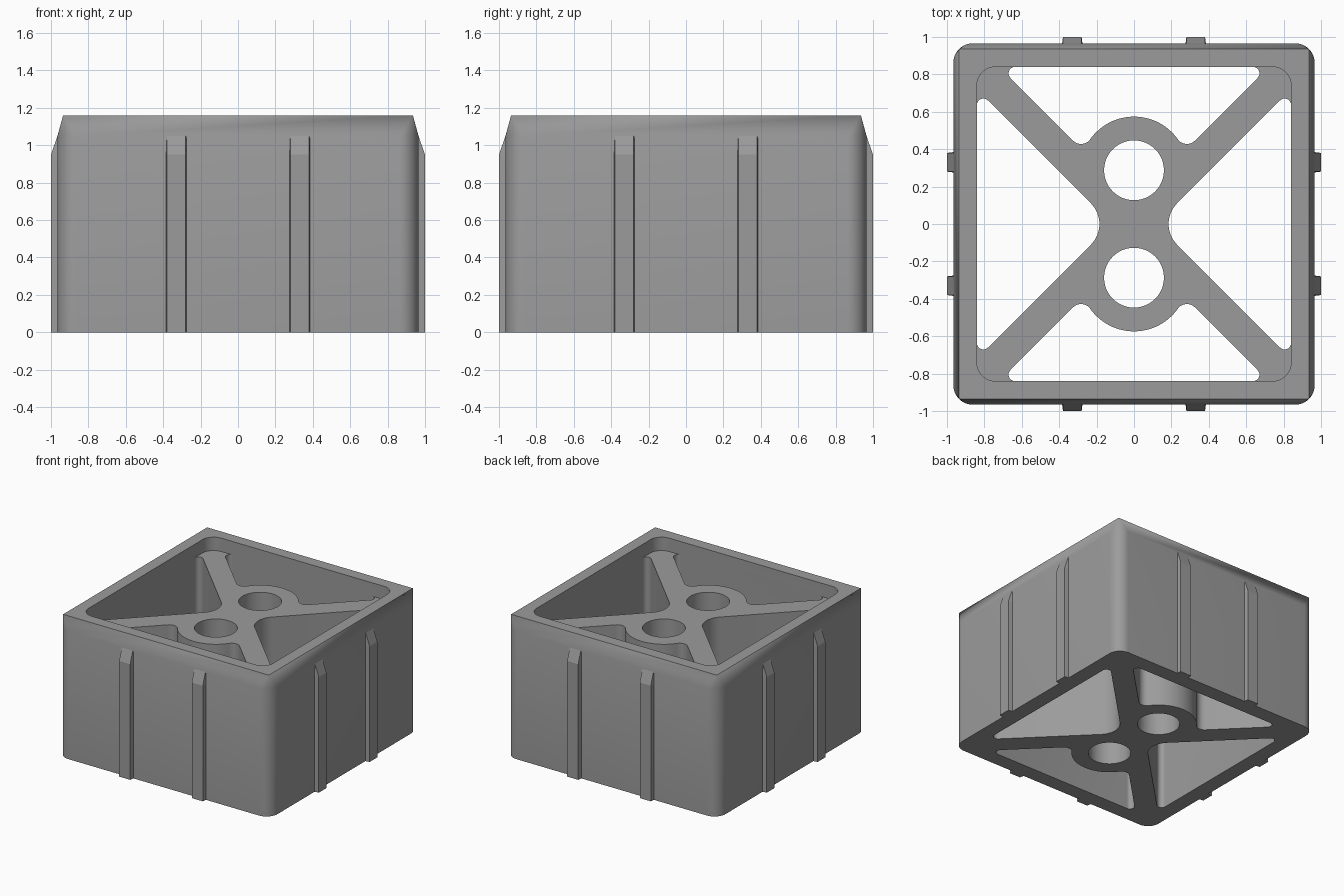
import bpy, bmesh, math
from math import pi, sqrt, radians

if "Cube" in bpy.data.objects:
    bpy.data.objects.remove(bpy.data.objects["Cube"])

H, RIM, FLOOR = 1.16, 0.935, 1.05      # total height, top half width, web height
OUT, INN = 0.965, 0.84                 # outer and inner half widths
ARM = 0.12                             # arm edge offset: y = x +/- ARM

grey = bpy.data.materials.new("grey_plastic")
grey.diffuse_color = (0.33, 0.33, 0.33, 1)
grey.use_nodes = True
grey.node_tree.nodes["Principled BSDF"].inputs["Base Color"].default_value = grey.diffuse_color


def arc(cx, cy, r, a0, a1, n=12):
    """Points on an arc, angles in degrees."""
    return [(cx + r * math.cos(radians(a0 + (a1 - a0) * i / n)),
             cy + r * math.sin(radians(a0 + (a1 - a0) * i / n))) for i in range(n + 1)]


def rounded_square(half, r, n=10):
    c = half - r
    pts = []
    for k, (sx, sy) in enumerate([(1, 1), (-1, 1), (-1, -1), (1, -1)]):
        pts += arc(sx * c, sy * c, r, 90 * k, 90 * k + 90, n)
    return pts


def loft(name, layers):
    """Skin a stack of (outline, z) layers and cap both ends."""
    bm = bmesh.new()
    rings = [[bm.verts.new((x, y, z)) for x, y in pts] for pts, z in layers]
    n = len(rings[0])
    for lo, hi in zip(rings, rings[1:]):
        for i in range(n):
            j = (i + 1) % n
            bm.faces.new((lo[i], lo[j], hi[j], hi[i]))
    bm.faces.new(rings[0][::-1])
    bm.faces.new(rings[-1])
    bmesh.ops.remove_doubles(bm, verts=bm.verts, dist=1e-5)
    bmesh.ops.recalc_face_normals(bm, faces=bm.faces)
    me = bpy.data.meshes.new(name)
    bm.to_mesh(me)
    bm.free()
    ob = bpy.data.objects.new(name, me)
    bpy.context.collection.objects.link(ob)
    me.materials.append(grey)
    return ob


def activate(ob):
    bpy.ops.object.select_all(action='DESELECT')
    ob.select_set(True)
    bpy.context.view_layer.objects.active = ob


def cut(ob, outline, z0, z1):
    cutter = loft("cutter", [(outline, z0), (outline, z1)])
    cutter.hide_render = True
    mod = ob.modifiers.new("cut", 'BOOLEAN')
    mod.operation, mod.solver, mod.object = 'DIFFERENCE', 'EXACT', cutter
    activate(ob)
    bpy.ops.object.modifier_apply(modifier=mod.name)
    bpy.data.objects.remove(cutter)


# Block: rounded corners that run into a sharp square rim
base = rounded_square(OUT, 0.1)
rim = [(math.copysign(RIM, x), math.copysign(RIM, y))
       if abs(x) > OUT - 0.1001 and abs(y) > OUT - 0.1001 else (x, y) for x, y in base]
block = loft("block", [(base, 0), (base, FLOOR), (rim, H)])

# Shallow recess inside the rim
cut(block, rounded_square(INN, 0.1), FLOOR, H + 0.2)

# Side pockets between the diagonal arms
r, big = 0.035, 0.157
k = 1 / math.tan(pi / 8)
px, py = INN - r, INN - ARM - k * r
side = (arc(px, py, r, 0, 135) + arc(ARM + sqrt(2) * big, 0, big, 135, 225, 16)
        + arc(px, -py, r, 225, 360))

# Front and back pockets, bulged in by the hub rings
hub_y, hub_r, bore_r, fil = 0.287, 0.287, 0.16, 0.06
d = ARM + fil * sqrt(2) - hub_y
fx = (-d + sqrt(2 * (hub_r + fil) ** 2 - d * d)) / 2
fy = fx + ARM + fil * sqrt(2)
a = math.degrees(math.atan2(fy - hub_y, fx))
half = arc(py, px, r, 90, -45) + arc(fx, fy, fil, -45, a - 180)
end = half + arc(0, hub_y, hub_r, a, 180 - a, 32)[1:-1] + [(-x, y) for x, y in half[::-1]]

for s in (1, -1):
    cut(block, [(s * x, y) for x, y in side], -0.2, FLOOR + 0.05)
    cut(block, [(x, s * y) for x, y in end], -0.2, FLOOR + 0.05)
    cut(block, arc(0, s * hub_y, bore_r, 0, 360, 48)[:-1], -0.2, FLOOR + 0.05)

activate(block)
bpy.ops.object.shade_smooth_by_angle(angle=radians(30))

# Two vertical grip ribs with sloped tops on every wall
for q in range(4):
    for s in (1, -1):
        c, inner = s * 0.33, OUT - 0.005

        def section(out):
            return [(c - 0.055, -inner), (c - 0.05, -out), (c + 0.05, -out), (c + 0.055, -inner)]
        rib = loft("grip_rib", [(section(1.0), 0), (section(1.0), 0.95),
                                (section(OUT), FLOOR)])
        rib.rotation_euler.z = q * pi / 2
